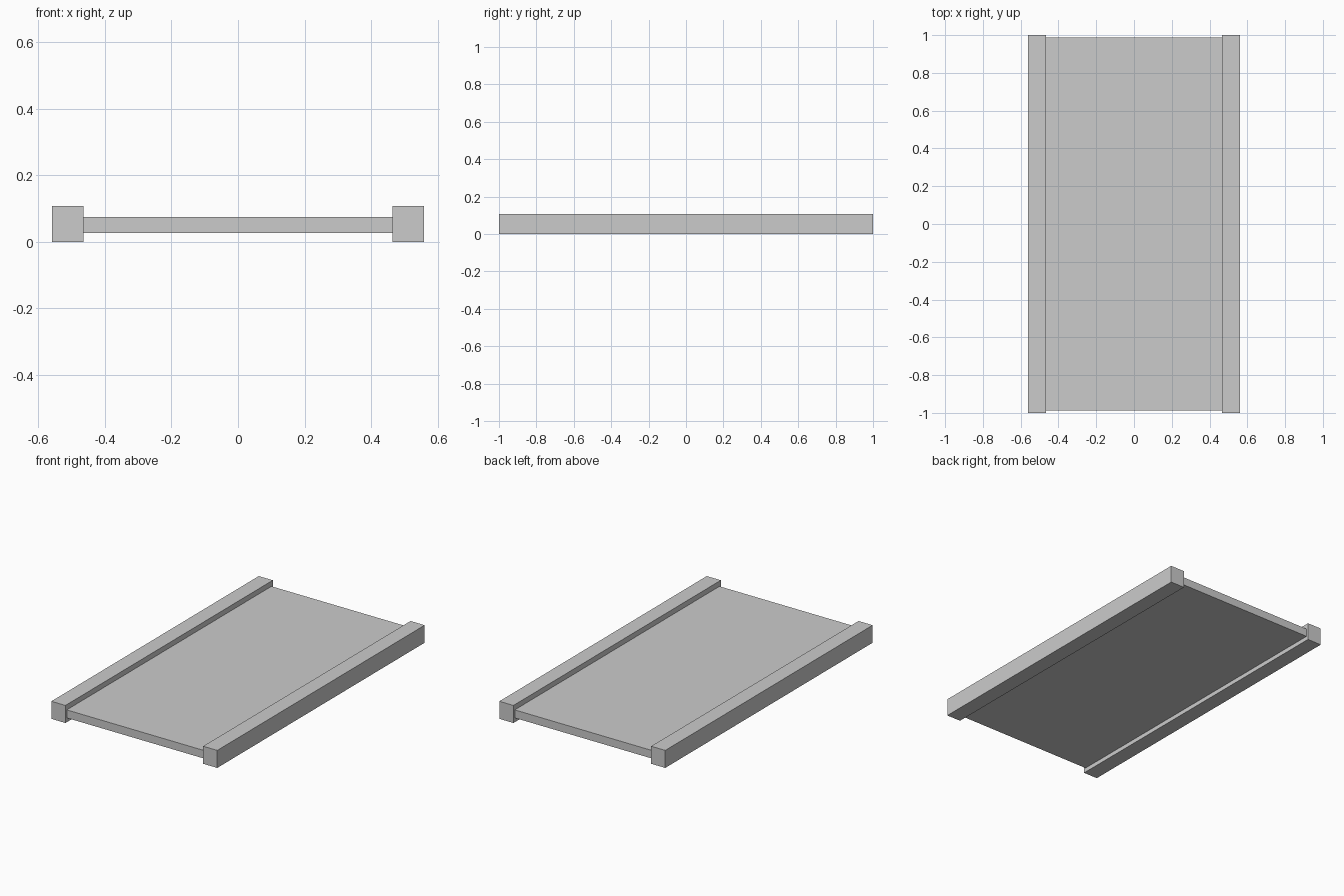
import bpy

cube = bpy.data.objects.get("Cube")
if cube:
    bpy.data.objects.remove(cube, do_unlink=True)

# Single plain grey finish
grey = bpy.data.materials.new("plain_grey")
grey.use_nodes = True
colour = (0.6, 0.6, 0.6, 1)
grey.diffuse_color = colour
grey.node_tree.nodes["Principled BSDF"].inputs["Base Color"].default_value = colour


def box(name, low, high):
    """Axis-aligned box between two corners."""
    centre = [(a + b) / 2 for a, b in zip(low, high)]
    bpy.ops.mesh.primitive_cube_add(size=1, location=centre)
    obj = bpy.context.object
    obj.name = name
    obj.scale = [b - a for a, b in zip(low, high)]
    bpy.ops.object.transform_apply(location=False, rotation=False, scale=True)
    obj.data.materials.append(grey)
    return obj


half_width, inner, height = 0.56, 0.465, 0.107

# Flat deck between the rails, slightly shorter than them
box("deck_panel", (-inner, -0.987, 0.026), (inner, 0.987, 0.075))

# Side rails
box("left_rail", (inner, -1, 0), (half_width, 1, height))
box("right_rail", (-half_width, -1, 0), (-inner, 1, height))
